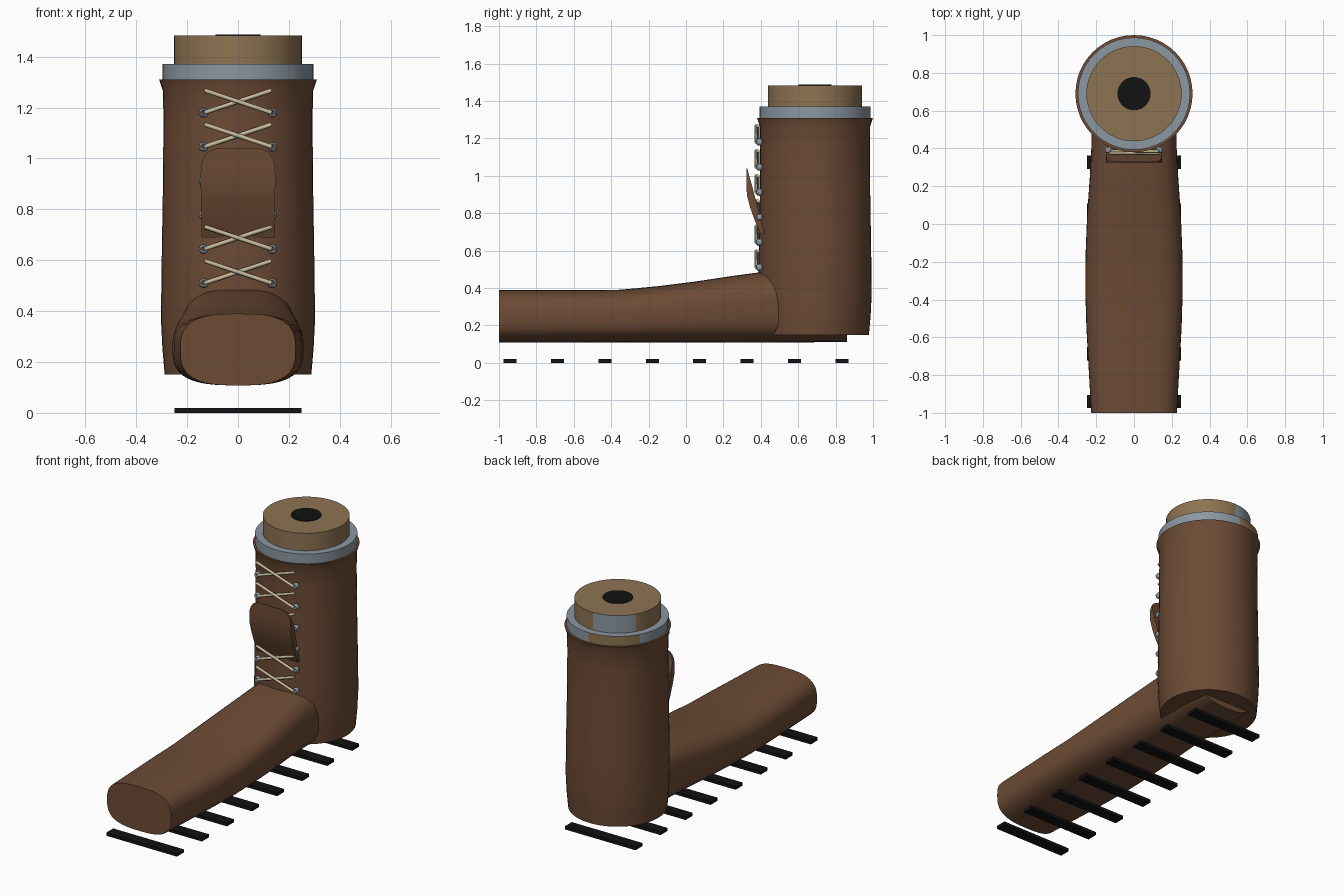
import bpy, bmesh, math
from mathutils import Vector

if "Cube" in bpy.data.objects:
    bpy.data.objects.remove(bpy.data.objects["Cube"])


def material(name, rgb):
    m = bpy.data.materials.new(name)
    m.diffuse_color = (*rgb, 1)
    m.use_nodes = True
    m.node_tree.nodes["Principled BSDF"].inputs["Base Color"].default_value = m.diffuse_color
    return m


LEATHER = material("brown leather", (0.152, 0.070, 0.036))
TAN = material("tan lining", (0.27, 0.175, 0.085))
STEEL = material("grey steel", (0.26, 0.31, 0.36))
CREAM = material("cream cord", (0.58, 0.50, 0.33))
BLACK = material("black rubber", (0.006, 0.006, 0.006))


def finish(bm, name, mats, angle=40):
    bmesh.ops.recalc_face_normals(bm, faces=bm.faces)
    me = bpy.data.meshes.new(name)
    bm.to_mesh(me)
    bm.free()
    ob = bpy.data.objects.new(name, me)
    bpy.context.collection.objects.link(ob)
    for m in mats:
        me.materials.append(m)
    bpy.ops.object.select_all(action='DESELECT')
    ob.select_set(True)
    bpy.context.view_layer.objects.active = ob
    bpy.ops.object.shade_smooth_by_angle(angle=math.radians(angle))
    return ob


def skin(bm, loops):
    """Bridge a list of closed point loops and cap both ends."""
    rings = [[bm.verts.new(p) for p in loop] for loop in loops]
    n = len(rings[0])
    for a, b in zip(rings, rings[1:]):
        for i in range(n):
            j = (i + 1) % n
            bm.faces.new((a[i], a[j], b[j], b[i]))
    bm.faces.new(rings[0][::-1])
    bm.faces.new(rings[-1])


def circle(r, z, n=48, cy=0.69):
    return [(r * math.cos(2 * math.pi * i / n), cy + r * math.sin(2 * math.pi * i / n), z)
            for i in range(n)]


def turned(name, profile, mats, patch=False):
    bm = bmesh.new()
    skin(bm, [circle(r, z) for r, z in profile])
    if patch:  # contrasting panel on the rear left of the side wall
        for f in bm.faces:
            c = f.calc_center_median()
            a = math.degrees(math.atan2(c.y - 0.69, c.x))
            if len(f.verts) == 4 and 89 < a < 151:
                f.material_index = 1
    return finish(bm, name, mats)


# Upright shaft, collar, inner lining and socket
turned("shaft", [(0.288, 0.15), (0.297, 0.25), (0.303, 0.37), (0.300, 0.6), (0.295, 0.9),
                 (0.293, 1.15), (0.295, 1.265), (0.31, 1.31)], [LEATHER])
turned("collar", [(0.297, 1.30), (0.297, 1.372)], [STEEL, TAN], True)
turned("lining", [(0.252, 1.36), (0.252, 1.484)], [TAN, STEEL], True)
turned("socket", [(0.088, 1.48), (0.088, 1.488)], [BLACK])


# Foot: rounded-box sections along y (y, half width, bottom, top)
def section(y, w, z0, z1, n=48, e=2.9):
    pts = []
    for i in range(n):
        a = 2 * math.pi * i / n
        c, s = math.cos(a), math.sin(a)
        x = math.copysign(abs(c) ** (2 / e), c)
        z = math.copysign(abs(s) ** (2 / e), s)
        pts.append((w * x, y, (z0 + z1) / 2 + z * (z1 - z0) / 2))
    return pts


bm = bmesh.new()
skin(bm, [section(*s) for s in [
    (-1.0, 0.227, 0.108, 0.39), (-0.8, 0.238, 0.108, 0.39), (-0.55, 0.252, 0.108, 0.39),
    (-0.35, 0.258, 0.108, 0.391), (-0.15, 0.256, 0.108, 0.41), (0.05, 0.248, 0.108, 0.435),
    (0.25, 0.234, 0.109, 0.465), (0.4, 0.226, 0.109, 0.485), (0.66, 0.224, 0.11, 0.485),
    (0.86, 0.2, 0.112, 0.44)]])
finish(bm, "foot", [LEATHER])

# Tread bars under the sole
for k in range(8):
    bm = bmesh.new()
    bmesh.ops.create_cube(bm, size=1)
    for v in bm.verts:
        v.co = Vector((v.co.x * 0.5, v.co.y * 0.07 - 0.94 + k * 0.2533, v.co.z * 0.02 + 0.01))
    finish(bm, "tread_bar", [BLACK])


# Eyelet rings and crossed laces
def eyelet(x, z):
    bpy.ops.mesh.primitive_torus_add(location=(x, 0.393, z), rotation=(math.pi / 2, 0, 0),
                                     major_radius=0.0125, minor_radius=0.0065,
                                     major_segments=16, minor_segments=8)
    ob = bpy.context.object
    ob.name = "eyelet"
    ob.scale.z = 2.4
    ob.data.materials.append(STEEL)
    bpy.ops.object.shade_smooth_by_angle(angle=math.radians(60))


def lace(side, z, y):
    a = Vector((-0.132 * side, y, z))
    b = Vector((0.132 * side, y, z + 0.088))
    d = (b - a).normalized()
    u = Vector((0, 1, 0))
    v = d.cross(u)
    bm = bmesh.new()
    skin(bm, [[p + 0.0085 * (math.cos(t * math.pi / 4) * u + math.sin(t * math.pi / 4) * v)
               for t in range(8)] for p in (a, b)])
    bmesh.ops.recalc_face_normals(bm, faces=bm.faces)
    for f in bm.faces:  # grey underside
        if f.normal.z < -0.5:
            f.material_index = 1
    finish(bm, "lace", [CREAM, STEEL], 50)


for k in range(6):
    z = 0.51 + k * 0.134
    for side in (-1, 1):
        eyelet(0.135 * side, z)
        lace(side, z, 0.38 + 0.005 * side)

# Tongue flap leaning out of the front (z, front y, back y, half width)
bm = bmesh.new()
skin(bm, [[(-w, f, z), (w, f, z), (w, b, z), (-w, b, z)] for z, f, b, w in [
    (0.69, 0.398, 0.42, 0.143), (0.76, 0.368, 0.402, 0.144), (0.83, 0.343, 0.385, 0.145),
    (0.90, 0.325, 0.365, 0.147), (0.97, 0.324, 0.347, 0.146), (1.0, 0.324, 0.338, 0.138),
    (1.025, 0.324, 0.332, 0.12), (1.04, 0.324, 0.328, 0.085)]])
finish(bm, "tongue", [LEATHER])
